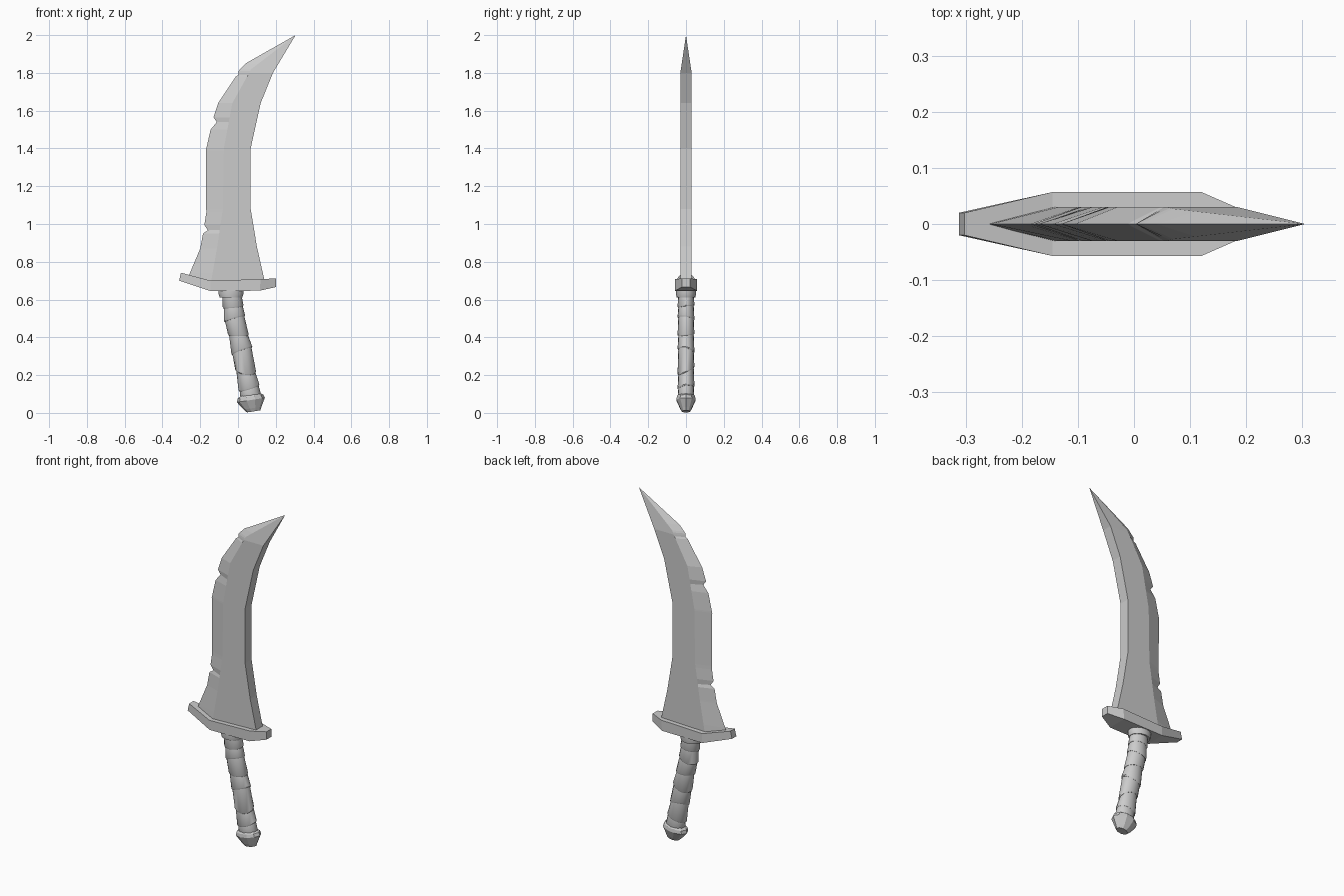
import bpy, math
from mathutils import Vector

cube = bpy.data.objects.get("Cube")
if cube:
    bpy.data.objects.remove(cube)

steel = bpy.data.materials.new("plain grey")
steel.use_nodes = True
GREY = (0.6, 0.6, 0.6, 1)
steel.diffuse_color = GREY
steel.node_tree.nodes["Principled BSDF"].inputs["Base Color"].default_value = GREY


def loft(name, rings, smooth=False):
    """Skin a list of equal-length closed rings and cap both ends."""
    n = len(rings[0])
    verts = [v for ring in rings for v in ring]
    faces = [tuple(range(n))[::-1], tuple(range(len(verts) - n, len(verts)))]
    for r in range(len(rings) - 1):
        for i in range(n):
            a, b = r * n + i, r * n + (i + 1) % n
            faces.append((a, b, b + n, a + n))
    mesh = bpy.data.meshes.new(name)
    mesh.from_pydata(verts, [], faces)
    mesh.validate()
    mesh.materials.append(steel)
    obj = bpy.data.objects.new(name, mesh)
    bpy.context.collection.objects.link(obj)
    bpy.ops.object.select_all(action="DESELECT")
    bpy.context.view_layer.objects.active = obj
    obj.select_set(True)
    bpy.ops.object.mode_set(mode="EDIT")
    bpy.ops.mesh.select_all(action="SELECT")
    bpy.ops.mesh.remove_doubles(threshold=0.0005)
    bpy.ops.mesh.normals_make_consistent(inside=False)
    bpy.ops.object.mode_set(mode="OBJECT")
    if smooth:
        bpy.ops.object.shade_smooth_by_angle(angle=math.radians(35))
    return obj


def along(points, z):
    """x of a polyline of (x, z) points at height z."""
    for (x0, z0), (x1, z1) in zip(points, points[1:]):
        if z <= z1:
            return x0 + (x1 - x0) * (z - z0) / (z1 - z0)
    return points[-1][0]


# Blade: sharp chipped edge, ridge on both faces, flat spine
tip = (0.305, 2.0)
edge = [(-0.27, 0.70), (-0.255, 0.74), (-0.2, 0.87), (-0.185, 0.95), (-0.16, 0.967),
        (-0.178, 0.995), (-0.168, 1.06), (-0.17, 1.39), (-0.145, 1.5), (-0.112, 1.54),
        (-0.13, 1.565), (-0.105, 1.64), (-0.012, 1.78), (0.003, 1.79), (0.003, 1.81),
        (0.04, 1.85), tip]
ridge = [(-0.145, 0.68), (-0.11, 0.88), (-0.08, 1.08), (-0.075, 1.4), (-0.03, 1.64),
         (0.07, 1.82), tip]
spine = [(0.145, 0.68), (0.1, 0.88), (0.067, 1.08), (0.067, 1.4), (0.12, 1.64),
         (0.185, 1.8), tip]
rings = []
for z in sorted({p[1] for p in edge + ridge + spine if p[1] >= 0.7}):
    t = 0.03 * min(1, (2.0 - z) / 0.2)
    e, r, s = (along(line, z) for line in (edge, ridge, spine))
    rings.append([(e, 0, z), (r, -t, z), (s, -t, z), (s, t, z), (r, t, z)])
loft("blade", rings)

# Crossguard: bent bar, widest in the middle (top x, top z, bottom x, bottom z, half width)
stations = [(-0.302, 0.742, -0.312, 0.70, 0.02), (-0.145, 0.70, -0.145, 0.645, 0.057),
            (0.12, 0.708, 0.115, 0.647, 0.057), (0.2, 0.712, 0.2, 0.666, 0.022)]
loft("crossguard", [[(tx, -w, tz), (tx, w, tz), (bx, w, bz), (bx, -w, bz)]
                    for tx, tz, bx, bz, w in stations])


def oval(x, z, rx, ry, tilt=0.16, roll=0.0, sides=16):
    """Tilted oval ring around the grip axis."""
    ring = []
    for i in range(sides):
        a = 2 * math.pi * i / sides
        dx, dy = rx * math.cos(a), ry * math.sin(a)
        ring.append(Vector((x + dx, dy, z + tilt * dx + roll * dy)))
    return ring


axis = [(0.073, 0.06), (0.045, 0.2), (0.015, 0.36), (-0.018, 0.5), (-0.035, 0.64)]

# Collar under the guard
loft("collar", [oval(-0.037, 0.612, 0.06, 0.05, 0), oval(-0.037, 0.63, 0.066, 0.053, 0),
                oval(-0.037, 0.65, 0.066, 0.053, 0)], True)

# Grip: overlapping bands of wrapping, each flaring towards its lower rim
cuts = [0.07, 0.13, 0.22, 0.325, 0.41, 0.495, 0.56, 0.63]
tilts = [0.16, 0.3, -0.1, 0.35, 0.0, 0.3, 0.1, 0.0]
rolls = [0.0, 0.15, 0.45, -0.2, 0.1, -0.15, 0.1, 0.0]
for i in range(len(cuts) - 1):
    lo, hi = cuts[i], cuts[i + 1]
    band = []
    for z, k, j in ((lo, 0.97, i), (lo + 0.006, 1.04, i), (hi, 0.95, i + 1)):
        band.append(oval(along(axis, z), z, 0.053 * k, 0.043 * k, tilts[j], rolls[j]))
    loft(f"grip_wrap_{i + 1}", band, True)

# Pommel: flared cap tapering to a flat end
loft("pommel", [oval(0.083, 0.008, 0.035, 0.023, sides=10),
                oval(0.077, 0.025, 0.047, 0.033, sides=10),
                oval(0.068, 0.068, 0.074, 0.053, sides=10),
                oval(0.066, 0.086, 0.068, 0.05, sides=10),
                oval(0.064, 0.096, 0.052, 0.042, sides=10)])
